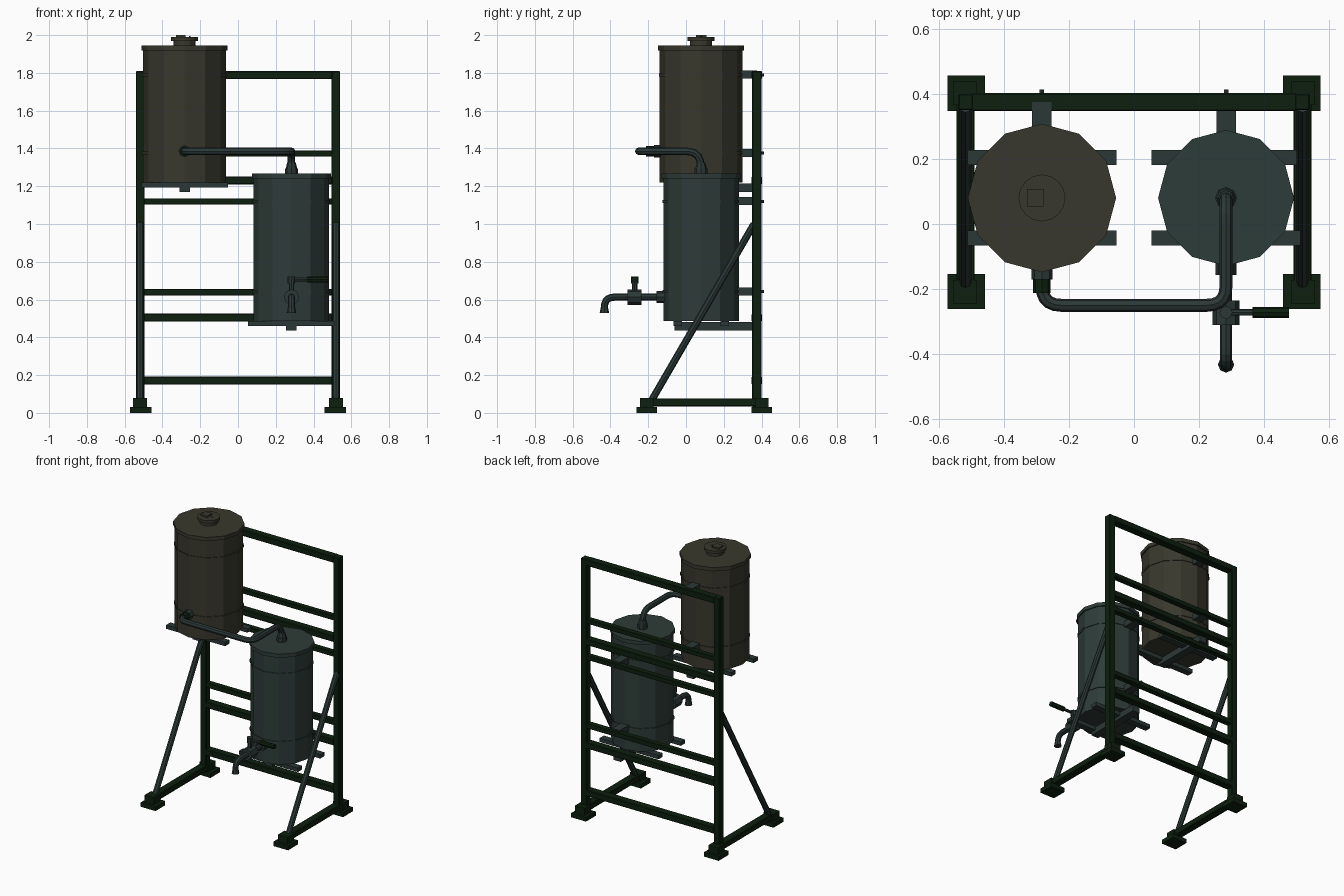
import bpy, math
from mathutils import Vector

if "Cube" in bpy.data.objects:
    bpy.data.objects.remove(bpy.data.objects["Cube"])


def material(name, rgb):
    m = bpy.data.materials.new(name)
    m.diffuse_color = (*rgb, 1)
    m.use_nodes = True
    m.node_tree.nodes["Principled BSDF"].inputs["Base Color"].default_value = m.diffuse_color
    return m


GREEN = material("dark green paint", (0.004, 0.014, 0.0045))
STEEL = material("grey steel", (0.024, 0.040, 0.037))
OLIVE = material("olive barrel", (0.040, 0.039, 0.026))
TEAL = material("teal grey barrel", (0.027, 0.045, 0.040))


def finish(o, name, mat, bevel=0):
    o.name = name
    o.data.materials.clear()
    o.data.materials.append(mat)
    if bevel:
        b = o.modifiers.new("bevel", 'BEVEL')
        b.width, b.segments = bevel, 1
    return o


def box(name, x, y, z, mat, bevel=0):
    """Box from (min, max) pairs."""
    bpy.ops.mesh.primitive_cube_add(size=1)
    o = bpy.context.object
    for v in o.data.vertices:
        v.co = [(a + b) / 2 + c * (b - a) for (a, b), c in zip((x, y, z), v.co)]
    return finish(o, name, mat, bevel)


def rod(name, a, b, r, mat, sides=8, r2=None):
    """Cylinder or cone between two points."""
    a, b = Vector(a), Vector(b)
    bpy.ops.mesh.primitive_cone_add(vertices=sides, radius1=r, radius2=r if r2 is None else r2,
                                    depth=(b - a).length, location=(a + b) / 2)
    o = bpy.context.object
    o.rotation_euler = (b - a).to_track_quat('Z', 'Y').to_euler()
    return finish(o, name, mat)


def pipe(name, pts, radii, r, mat):
    """Tube along a path whose inner corners are rounded."""
    pts = [Vector(p) for p in pts]
    path = [pts[0]]
    for i in range(1, len(pts) - 1):
        p, c = pts[i], radii[i - 1]
        a = p + (pts[i - 1] - p).normalized() * c
        b = p + (pts[i + 1] - p).normalized() * c
        for k in range(6):
            t = k / 5
            path.append(a * (1 - t) ** 2 + p * 2 * t * (1 - t) + b * t * t)
    path.append(pts[-1])
    cu = bpy.data.curves.new(name, 'CURVE')
    cu.dimensions = '3D'
    cu.bevel_depth, cu.bevel_resolution, cu.use_fill_caps = r, 2, True
    s = cu.splines.new('POLY')
    s.points.add(len(path) - 1)
    for q, p in zip(s.points, path):
        q.co = (*p, 1)
    s.use_smooth = False
    o = bpy.data.objects.new(name, cu)
    bpy.context.collection.objects.link(o)
    cu.materials.append(mat)
    bpy.ops.object.select_all(action='DESELECT')
    o.select_set(True)
    bpy.context.view_layer.objects.active = o
    bpy.ops.object.convert(target='MESH')


# side frames: post, base rail, feet, diagonal brace
for side, s in (("left", -1), ("right", 1)):
    def xs(a, b):
        return tuple(sorted((s * a, s * b)))
    box(side + "_post", xs(0.494, 0.541), (0.35, 0.40), (0.03, 1.81), GREEN, 0.004)
    box(side + "_base_rail", xs(0.49, 0.545), (-0.20, 0.40), (0.035, 0.077), GREEN, 0.004)
    for end, y in (("front", -0.208), ("back", 0.402)):
        box(f"{side}_{end}_foot", xs(0.458, 0.573), (y - 0.054, y + 0.054), (0, 0.03), GREEN)
        box(f"{side}_{end}_foot_socket", xs(0.482, 0.556), (y - 0.036, y + 0.036), (0.03, 0.08), GREEN)
    rod(side + "_brace", (s * 0.518, -0.18, 0.07), (s * 0.518, 0.36, 1.0), 0.019, STEEL)

# cross bars: wide frame bars and thinner strap bars
for i, (z0, z1) in enumerate(((1.767, 1.81), (1.21, 1.252), (0.483, 0.525), (0.149, 0.192))):
    box(f"cross_bar_{i}", (-0.50, 0.50), (0.347, 0.402), (z0, z1), GREEN, 0.004)
for i, (z0, z1) in enumerate(((1.358, 1.39), (1.103, 1.135), (0.622, 0.657))):
    box(f"strap_bar_{i}", (-0.50, 0.50), (0.355, 0.395), (z0, z1), GREEN, 0.003)


def barrel(name, x, r, z0, z1, mat, bands):
    y = 0.08
    rod(name + "_body", (x, y, z0), (x, y, z1 - 0.01), r, mat, 12)
    rod(name + "_lid_rim", (x, y, z1 - 0.026), (x, y, z1), r + 0.009, mat, 12)
    # straps, wall brackets and bolts
    for z in bands:
        rod(name + "_band", (x, y, z - 0.008), (x, y, z + 0.008), r + 0.005, mat, 12)
        box(name + "_bracket", (x - 0.03, x + 0.03), (y + r - 0.02, 0.375), (z - 0.02, z + 0.022), STEEL)
        rod(name + "_bolt", (x, 0.37, z), (x, 0.413, z), 0.008, STEEL, 6)
    # shelf below the barrel
    for yy in (-0.043, 0.205):
        box(name + "_shelf_slat", (x - 0.229, x + 0.229), (yy - 0.023, yy + 0.023),
            (z0 - 0.028, z0 - 0.001), STEEL)
    box(name + "_shelf_beam", (x - 0.028, x + 0.028), (-0.06, 0.36), (z0 - 0.05, z0 - 0.006), STEEL)


X = 0.283
barrel("upper_barrel", -X, 0.219, 1.22, 1.945, OLIVE, (1.79, 1.375))
barrel("lower_barrel", X, 0.2, 0.487, 1.267, TEAL, (1.12, 0.642))

# filler cap on the upper barrel
rod("cap_neck", (-X, 0.08, 1.94), (-X, 0.08, 1.972), 0.058, OLIVE, 12)
rod("cap_plate", (-X, 0.08, 1.97), (-X, 0.08, 1.99), 0.072, OLIVE, 16)
box("cap_knob", (-X - 0.046, -X + 0.006), (0.054, 0.108), (1.985, 2.0), OLIVE)
rod("cap_vent", (-X + 0.028, 0.08, 1.985), (-X + 0.028, 0.08, 1.994), 0.005, STEEL, 6)

# transfer pipe with fittings
rod("outlet_collar", (-X, -0.12, 1.385), (-X, -0.17, 1.385), 0.032, STEEL)
rod("outlet_nut", (-X, -0.165, 1.385), (-X, -0.212, 1.385), 0.027, GREEN)
pipe("transfer_pipe", [(-X, -0.15, 1.385), (-X, -0.25, 1.385), (X, -0.25, 1.385),
                       (X, 0.075, 1.385), (X, 0.08, 1.29)], (0.06, 0.06, 0.075), 0.02, STEEL)
rod("inlet_flange", (X, 0.08, 1.26), (X, 0.08, 1.295), 0.034, STEEL)
rod("inlet_nut", (X, 0.08, 1.295), (X, 0.08, 1.325), 0.03, STEEL, 8, 0.023)

# tap on the lower barrel
Z = 0.613
rod("tap_collar", (X, -0.10, Z), (X, -0.157, Z), 0.032, STEEL)
pipe("tap_spout", [(X, -0.12, Z), (X, -0.432, Z), (X, -0.432, 0.55)], (0.055,), 0.019, STEEL)
rod("spout_tip", (X, -0.432, 0.56), (X, -0.432, 0.53), 0.019, STEEL, 8, 0.025)
rod("tap_body", (X, -0.235, Z), (X, -0.31, Z), 0.041, STEEL)
rod("tap_stem", (X, -0.272, Z), (X, -0.272, 0.69), 0.014, STEEL)
rod("tap_stem_head", (X, -0.272, 0.685), (X, -0.272, 0.722), 0.02, STEEL)
rod("tap_lever", (X, -0.272, 0.706), (0.375, -0.272, 0.706), 0.01, STEEL)
rod("tap_grip", (0.365, -0.272, 0.706), (0.477, -0.272, 0.706), 0.017, GREEN)
